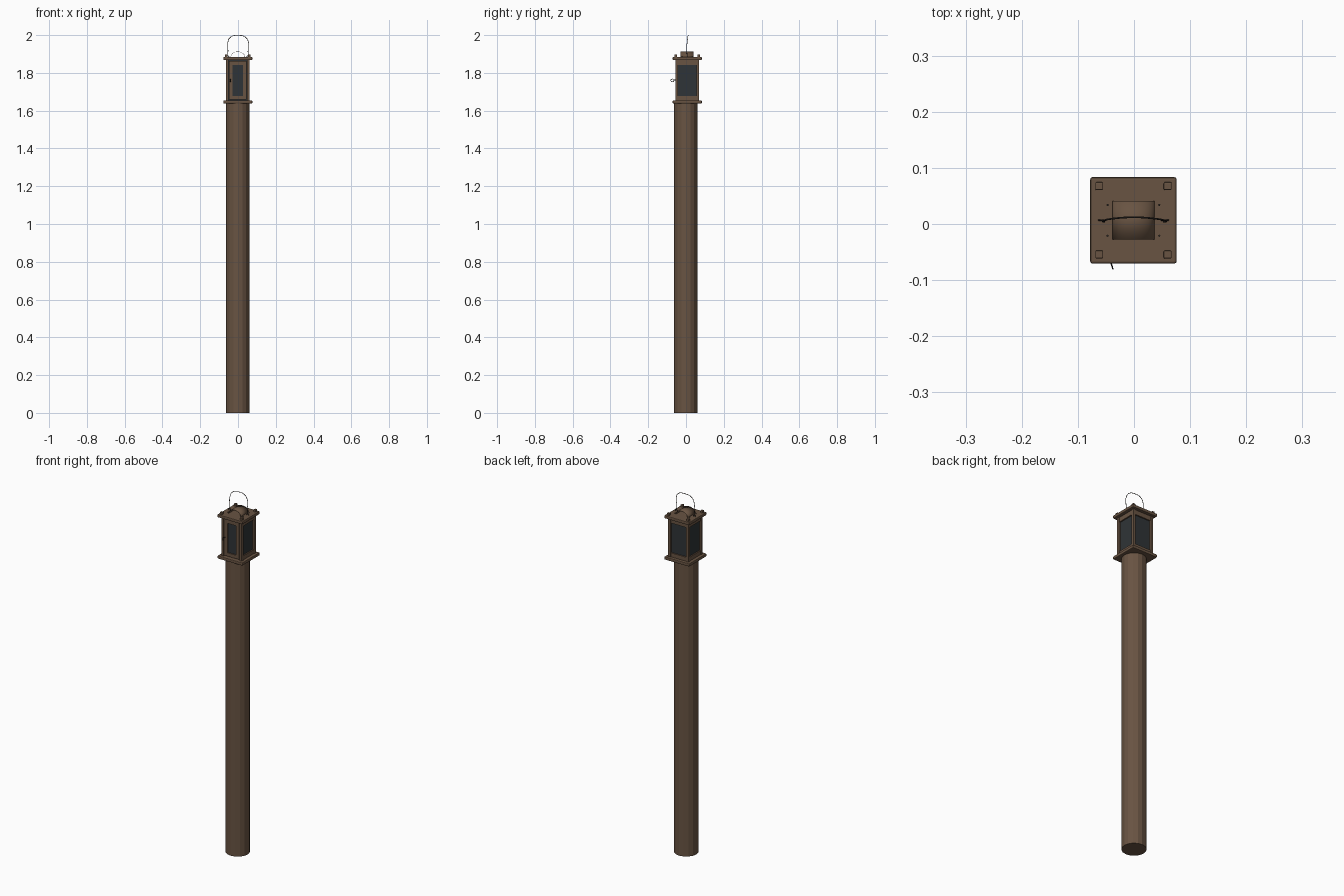
import bpy, math
from mathutils import Vector

if "Cube" in bpy.data.objects:
    bpy.data.objects.remove(bpy.data.objects["Cube"])

def mat(name, c):
    m = bpy.data.materials.new(name)
    m.diffuse_color = (*c, 1)
    m.use_nodes = True
    m.node_tree.nodes["Principled BSDF"].inputs["Base Color"].default_value = m.diffuse_color
    return m

WOOD = mat("brown_wood", (0.14, 0.088, 0.055))
GLASS = mat("dark_glass", (0.028, 0.034, 0.038))
WIRE = mat("dark_iron", (0.03, 0.025, 0.022))
CX, CY = -0.001, 0.0065          # lantern axis

def finish(name, m, bevel=0):
    o = bpy.context.object
    o.name = name
    o.data.materials.append(m)
    if bevel:
        b = o.modifiers.new("bevel", 'BEVEL')
        b.width, b.segments = bevel, 2
    return o

def box(name, x0, x1, y0, y1, z0, z1, m, bevel=0):
    bpy.ops.mesh.primitive_cube_add(size=1, location=((x0+x1)/2, (y0+y1)/2, (z0+z1)/2))
    bpy.context.object.scale = (x1-x0, y1-y0, z1-z0)
    bpy.ops.object.transform_apply(location=False, rotation=False, scale=True)
    return finish(name, m, bevel)

def ring(name, loc, rot, R, r, m):
    bpy.ops.mesh.primitive_torus_add(location=loc, rotation=rot, major_radius=R, minor_radius=r,
                                     major_segments=16, minor_segments=6)
    bpy.ops.object.shade_smooth()
    return finish(name, m)

def wire(name, pts, r, m):
    cu = bpy.data.curves.new(name, 'CURVE')
    cu.dimensions = '3D'
    cu.bevel_depth, cu.bevel_resolution, cu.use_fill_caps = r, 2, True
    s = cu.splines.new('BEZIER')
    s.bezier_points.add(len(pts) - 1)
    for bp, p in zip(s.bezier_points, pts):
        bp.co = p
        bp.handle_left_type = bp.handle_right_type = 'AUTO'
    s.resolution_u = 8
    o = bpy.data.objects.new(name, cu)
    bpy.context.collection.objects.link(o)
    cu.materials.append(m)
    return o

# round post
bpy.ops.mesh.primitive_cylinder_add(vertices=16, radius=0.062, depth=1.64, location=(-0.001, -0.001, 0.82))
finish("post", WOOD)

# base and roof plates
H = 0.077
for n, z0, z1 in (("base_plate", 1.638, 1.655), ("roof_plate", 1.868, 1.885)):
    box(n, CX-H, CX+H, CY-H, CY+H, z0, z1, WOOD, 0.004)

# corner posts with square pegs through the roof
for sx in (-1, 1):
    for sy in (-1, 1):
        x, y = CX + sx*0.0555, CY + sy*0.0555
        box("corner_post", x-0.0075, x+0.0075, y-0.0075, y+0.0075, 1.65, 1.872, WOOD, 0.001)
        x, y = CX + sx*0.061, CY + sy*0.061
        box("corner_peg", x-0.007, x+0.007, y-0.007, y+0.007, 1.88, 1.897, WOOD, 0.002)

# glazed sides: panel plus top and bottom rails
def side(name, angle):
    parts = [box(name + "_glass", -0.05, 0.05, -0.053, -0.050, 1.655, 1.868, GLASS),
             box(name + "_lower_rail", -0.05, 0.05, -0.060, -0.048, 1.655, 1.677, WOOD),
             box(name + "_upper_rail", -0.05, 0.05, -0.060, -0.048, 1.843, 1.868, WOOD)]
    for o in parts:
        c = Vector(o.location)
        o.rotation_euler.z = angle
        o.location = (CX - c.y*math.sin(angle), CY + c.y*math.cos(angle), c.z)

side("right", math.pi/2)
side("back", math.pi)
side("left", -math.pi/2)

# front door: frame with a narrow pane
yf, yb = CY-0.061, CY-0.049
for s in (-1, 1):
    a, b = sorted((CX + s*0.027, CX + s*0.0465))
    box("door_stile", a, b, yf, yb, 1.659, 1.864, WOOD, 0.001)
for z0, z1 in ((1.659, 1.678), (1.842, 1.864)):
    box("door_rail", CX-0.027, CX+0.027, yf, yb, z0, z1, WOOD)
box("door_glass", CX-0.028, CX+0.028, CY-0.055, CY-0.052, 1.677, 1.843, GLASS)
box("door_gap", CX-0.049, CX+0.049, CY-0.051, CY-0.048, 1.655, 1.868, GLASS)

# door pull ring and its pin
ring("door_ring", (-0.04, -0.0725, 1.76), (0, math.pi/2, 0.3), 0.0080, 0.0014, WIRE)
wire("door_pin", [(-0.04, -0.05, 1.762), (-0.04, -0.066, 1.762)], 0.0018, WIRE)

# bent sheet heat shield on the roof
n = 16
prof = [(math.cos(math.pi*i/n)*0.037, 1.885 + math.sin(math.pi*i/n)*0.027) for i in range(n + 1)]
v = [(CX + x, y, z) for y in (-0.028, 0.041) for x, z in prof]
f = [(i, i+1, n+2+i, n+1+i) for i in range(n)]
me = bpy.data.meshes.new("heat_shield")
me.from_pydata(v, [], f)
me.polygons.foreach_set("use_smooth", [True]*n)
shield = bpy.data.objects.new("heat_shield", me)
bpy.context.collection.objects.link(shield)
me.materials.append(WOOD)
sol = shield.modifiers.new("thickness", 'SOLIDIFY')
sol.thickness, sol.offset = 0.0015, 0

# shield nails
for x in (-0.047, 0.045):
    for y in (-0.021, 0.034):
        bpy.ops.mesh.primitive_cylinder_add(vertices=8, radius=0.002, depth=0.004, location=(x, y, 1.886))
        finish("roof_nail", WIRE)

# handle staples and wire handle
for s in (-1, 1):
    ring("handle_staple", (CX + s*0.056, 0.007, 1.888), (math.pi/2, 0, 0), 0.006, 0.0014, WIRE)
wire("wire_handle", [(-0.057, 0.007, 1.890), (-0.053, 0.004, 1.915), (-0.055, 0.005, 1.950),
                     (-0.042, 0.009, 1.987), (0.0, 0.012, 1.9985), (0.042, 0.009, 1.987),
                     (0.057, 0.005, 1.950), (0.053, 0.004, 1.915), (0.056, 0.007, 1.890)],
     0.0015, WIRE)
